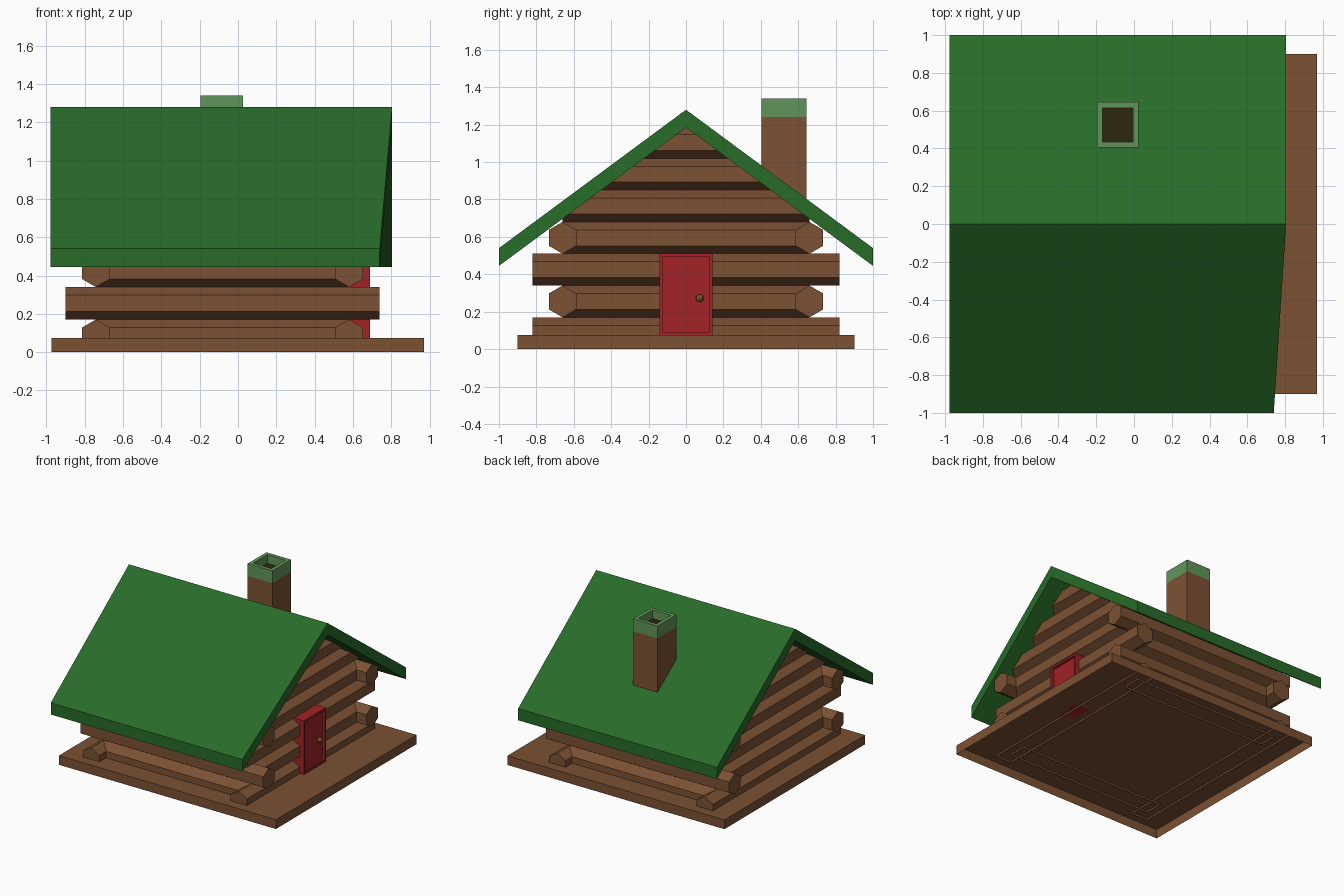
import bpy, bmesh, math
from mathutils import Vector

if "Cube" in bpy.data.objects:
    bpy.data.objects.remove(bpy.data.objects["Cube"])


def material(name, rgb):
    m = bpy.data.materials.new(name)
    m.diffuse_color = (*rgb, 1)
    m.use_nodes = True
    m.node_tree.nodes["Principled BSDF"].inputs["Base Color"].default_value = m.diffuse_color
    return m


BROWN = material("log_brown", (0.20, 0.083, 0.034))
GREEN = material("roof_green", (0.021, 0.15, 0.022))
PALE = material("pale_green", (0.12, 0.30, 0.105))
RED = material("door_red", (0.36, 0.016, 0.02))
DARK = material("flue_dark", (0.026, 0.019, 0.005))
BRASS = material("knob_brass", (0.22, 0.12, 0.03))


def finish(name, bm, *mats):
    bmesh.ops.recalc_face_normals(bm, faces=bm.faces)
    mesh = bpy.data.meshes.new(name)
    bm.to_mesh(mesh)
    bm.free()
    for m in mats:
        mesh.materials.append(m)
    ob = bpy.data.objects.new(name, mesh)
    bpy.context.collection.objects.link(ob)
    return ob


def box_bm(lo, hi):
    bm = bmesh.new()
    bmesh.ops.create_cube(bm, size=1)
    for v in bm.verts:
        v.co = Vector([(lo[i] + hi[i]) / 2 + v.co[i] * (hi[i] - lo[i]) for i in range(3)])
    return bm


def prism_bm(ring_a, ring_b):
    """Solid between two matching rings of points."""
    bm = bmesh.new()
    a = [bm.verts.new(p) for p in ring_a]
    b = [bm.verts.new(p) for p in ring_b]
    bm.faces.new(a)
    bm.faces.new(b)
    n = len(a)
    for i in range(n):
        bm.faces.new((a[i], a[(i + 1) % n], b[(i + 1) % n], b[i]))
    return bm


R = 0.085                       # log radius
WALL_Y = 0.66                   # front and back wall centre lines
WALL_X = (-0.742, 0.58)         # left and right wall centre lines
SLOPE, UNDER = 0.74, 1.185      # roof slope, underside height at ridge
SLAB = 0.075


def log(name, axis, offset, z, start, end):
    """Six-sided log with its point upwards, trimmed by slab and roof."""
    ring = [(offset + R * math.sin(k * math.pi / 3), z + R * math.cos(k * math.pi / 3))
            for k in range(6)]
    if axis == 'x':
        bm = prism_bm([(start, c, h) for c, h in ring], [(end, c, h) for c, h in ring])
    else:
        bm = prism_bm([(c, start, h) for c, h in ring], [(c, end, h) for c, h in ring])

    def trim(co, no):
        bmesh.ops.bisect_plane(bm, geom=bm.verts[:] + bm.edges[:] + bm.faces[:],
                               plane_co=co, plane_no=no, clear_outer=True)
    trim((0, 0, SLAB - 0.015), (0, 0, -1))
    for s in (-1, 1):
        trim((0, 0, UNDER), (0, s * SLOPE, 1))
    finish(name, bm, BROWN)


# ground slab, open underneath
bm = box_bm((-0.975, -0.9, 0), (0.97, 0.9, SLAB))
bmesh.ops.delete(bm, geom=[f for f in bm.faces if f.calc_center_median().z < 0.01],
                 context='FACES_ONLY')
slab = finish("ground_slab", bm, BROWN)

# log walls: long logs alternate between the two directions
for i in range(7):
    z = R * (2 * i + 1)
    if i < 4:
        for side, y in (("front", -WALL_Y), ("back", WALL_Y)):
            ends = (-0.9, 0.74) if i % 2 else WALL_X
            log(f"{side}_log_{i}", 'x', y, z, *ends)
    for side, x in zip(("left", "right"), WALL_X):
        half = 0.82 if i in (0, 2) else WALL_Y
        log(f"{side}_log_{i}", 'y', x, z, -half, half)

# roof: gabled sheet, front half skewed at its right edge
for side, s, eave_x in (("front", -1, 0.74), ("back", 1, 0.805)):
    top, t = 1.28, 0.095
    def ring(xr, xe):
        return [(xr, 0, top), (xe, s, top - SLOPE), (xe, s, top - SLOPE - t), (xr, 0, top - t)]
    bm = prism_bm(ring(-0.978, -0.978), ring(0.805, eave_x))
    bmesh.ops.delete(bm, geom=[f for f in bm.faces
                               if all(abs(v.co.y) < 1e-4 for v in f.verts)], context='FACES_ONLY')
    finish(f"{side}_roof", bm, GREEN)

# chimney stack
finish("chimney_stack", box_bm((-0.197, 0.405, 0.72), (0.025, 0.645, 1.24)), BROWN)

# chimney cap with a sunken flue
bm = box_bm((-0.197, 0.405, 1.24), (0.025, 0.645, 1.34))
bm.normal_update()
top_face = max(bm.faces, key=lambda f: f.calc_center_median().z)
bmesh.ops.inset_region(bm, faces=[top_face], thickness=0.042)
hole = bmesh.ops.extrude_discrete_faces(bm, faces=[top_face])["faces"][0]
bmesh.ops.translate(bm, vec=(0, 0, -0.07), verts=hole.verts[:])
hole.material_index = 1
finish("chimney_cap", bm, PALE, DARK)

# door with a slightly sunken panel
bm = box_bm((0.55, -0.142, SLAB), (0.69, 0.142, 0.512))
bm.normal_update()
face = max(bm.faces, key=lambda f: f.calc_center_median().x)
bmesh.ops.inset_region(bm, faces=[face], thickness=0.022)
panel = bmesh.ops.extrude_discrete_faces(bm, faces=[face])["faces"][0]
bmesh.ops.translate(bm, vec=(-0.02, 0, 0), verts=panel.verts[:])
for v in panel.verts:           # panel reaches down to the slab
    if v.co.z < 0.2:
        v.co.z = SLAB + 0.005
finish("door", bm, RED)

# door knob
bm = bmesh.new()
bmesh.ops.create_uvsphere(bm, u_segments=8, v_segments=6, radius=0.021)
bmesh.ops.translate(bm, vec=(0.682, 0.073, 0.272), verts=bm.verts[:])
finish("door_knob", bm, BRASS)
